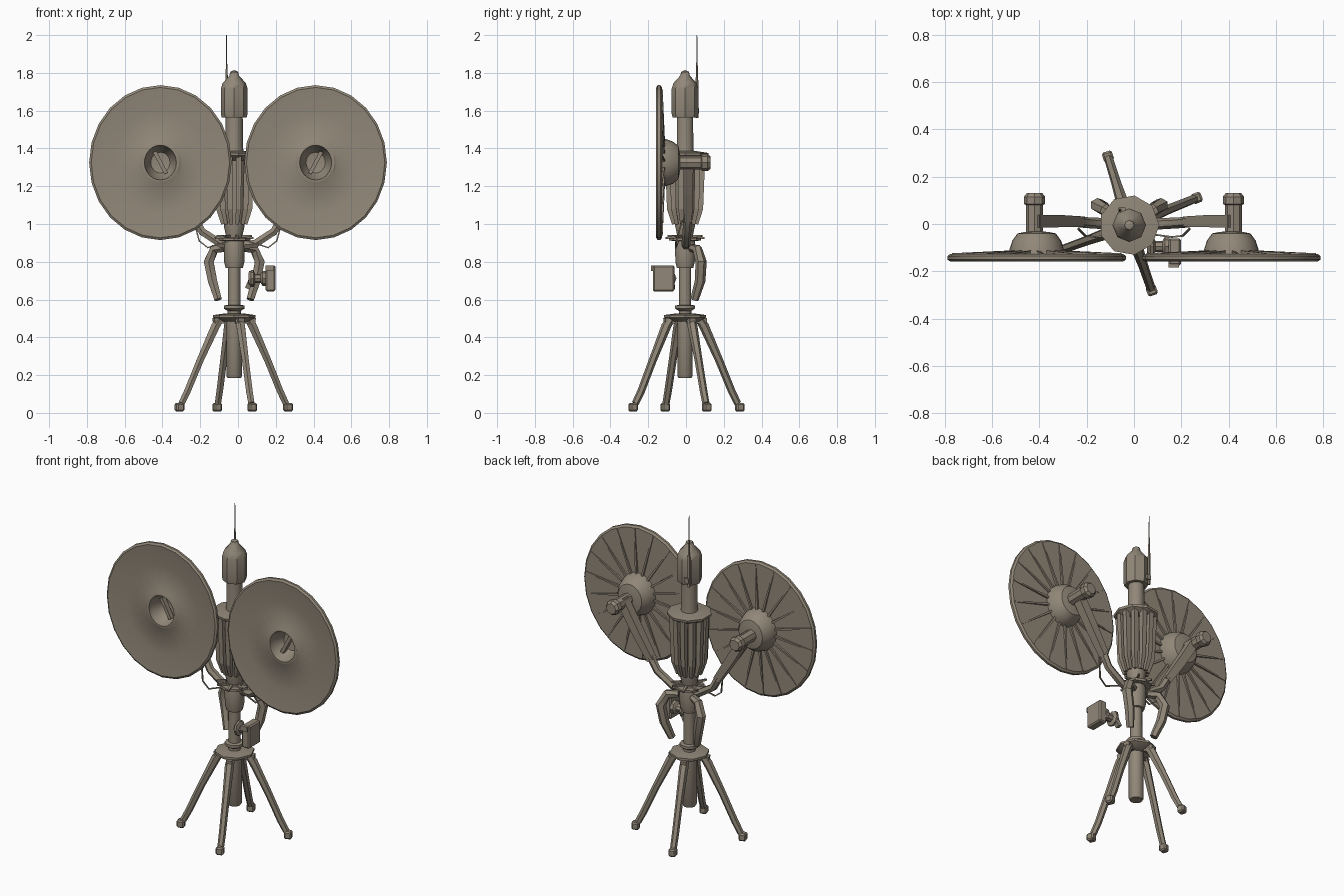
import bpy, bmesh, math
from mathutils import Vector, Matrix

if "Cube" in bpy.data.objects:
    bpy.data.objects.remove(bpy.data.objects["Cube"])

mat = bpy.data.materials.new("weathered_khaki_metal")
mat.diffuse_color = (0.285, 0.245, 0.19, 1)
mat.use_nodes = True
mat.node_tree.nodes["Principled BSDF"].inputs["Base Color"].default_value = mat.diffuse_color
CX, CY = -0.02, -0.005          # mast axis


def finish(name, bm, smooth=None):
    bmesh.ops.recalc_face_normals(bm, faces=bm.faces)
    me = bpy.data.meshes.new(name)
    bm.to_mesh(me)
    bm.free()
    me.materials.append(mat)
    ob = bpy.data.objects.new(name, me)
    bpy.context.collection.objects.link(ob)
    if smooth:
        bpy.ops.object.select_all(action='DESELECT')
        ob.select_set(True)
        bpy.context.view_layer.objects.active = ob
        bpy.ops.object.shade_smooth_by_angle(angle=math.radians(smooth))
    return ob


def lathe(name, profile, n, matrix, smooth=None):
    """Revolve (radius, height) pairs about local z; radius 0 closes to a point."""
    bm = bmesh.new()
    rings = []
    for r, h in profile:
        if r == 0:
            rings.append([bm.verts.new(matrix @ Vector((0, 0, h)))] * n)
        else:
            rings.append([bm.verts.new(matrix @ Vector((r * math.cos(2 * math.pi * i / n),
                          r * math.sin(2 * math.pi * i / n), h))) for i in range(n)])
    for a, b in zip(rings, rings[1:]):
        for i in range(n):
            j = (i + 1) % n
            quad = list(dict.fromkeys((a[i], a[j], b[j], b[i])))
            if len(quad) > 2:
                bm.faces.new(quad)
    return finish(name, bm, smooth)


def mast(name, profile, n=10, smooth=40):
    return lathe(name, profile, n, Matrix.Translation((CX, CY, 0)), smooth)


def strut(name, path, n=4, flat=1.0, smooth=None):
    """Tapered bar through (x, y, z, half_width) points."""
    bm = bmesh.new()
    pts = [Vector(p[:3]) for p in path]
    rings = []
    for k, p in enumerate(pts):
        t = (pts[min(k + 1, len(pts) - 1)] - pts[max(k - 1, 0)]).normalized()
        ref = Vector((0, 1, 0)) if abs(t.y) < 0.9 else Vector((0, 0, 1))
        u = t.cross(ref).normalized()
        v = t.cross(u)
        ring = []
        for i in range(n):
            a = 2 * math.pi * (i + 0.5) / n
            ring.append(bm.verts.new(p + path[k][3] * (u * math.cos(a) + v * math.sin(a) * flat)))
        rings.append(ring)
    for a, b in zip(rings, rings[1:]):
        for i in range(n):
            bm.faces.new((a[i], a[(i + 1) % n], b[(i + 1) % n], b[i]))
    bm.faces.new(rings[0])
    bm.faces.new(rings[-1])
    return finish(name, bm, smooth)


def box(name, centre, size, rot=0.0, axis='Z', bevel=0.0):
    bm = bmesh.new()
    bmesh.ops.create_cube(bm, size=1)
    bmesh.ops.scale(bm, vec=size, verts=bm.verts)
    if bevel:
        bmesh.ops.bevel(bm, geom=bm.edges[:], offset=bevel, segments=1, affect='EDGES')
    bmesh.ops.transform(bm, matrix=Matrix.Translation(centre) @ Matrix.Rotation(rot, 4, axis),
                        verts=bm.verts)
    return finish(name, bm)


# Mast, from the ground tube up to the head
mast("lower_tube", [(0, .185), (.036, .185), (.042, .195), (.042, .5), (0, .5)])
mast("leg_flange", [(0, .48), (.075, .485), (.112, .505), (.112, .518), (.06, .525), (0, .525)], 8, 30)
mast("pivot_collar", [(0, .52), (.035, .52), (.035, .54), (.055, .552), (.055, .568), (.035, .572), (0, .572)])
mast("middle_pole", [(0, .55), (.034, .55), (.034, .79), (0, .79)])
mast("yoke_collar", [(0, .765), (.046, .768), (.054, .80), (.056, .90), (.048, .935), (0, .935)])
mast("cable_ring", [(0, .908), (.085, .912), (.085, .926), (0, .93)], 8, None)
mast("main_column", [(0, .93), (.042, .93), (.055, .99), (.058, 1.36), (0, 1.36)])
mast("canopy_flange", [(0, 1.335), (.08, 1.335), (.125, 1.362), (.127, 1.376), (.06, 1.386), (0, 1.386)], 9, 30)
mast("upper_pole", [(0, 1.37), (.05, 1.37), (.046, 1.42), (.045, 1.58), (0, 1.58)])
mast("mast_head", [(0, 1.565), (.066, 1.565), (.071, 1.585), (.071, 1.715), (.062, 1.745),
                   (.026, 1.785), (.02, 1.806), (0, 1.815)], 8, 35)
strut("whip_antenna", [(-.06, .058, 1.56, .008), (-.06, .058, 1.74, .008),
                       (-.061, .058, 1.85, .004), (-.061, .058, 2.0, .0015)], 5)
box("antenna_bracket", (-.05, .05, 1.60), (.03, .04, .03))

# Cooling fins under the canopy
for i in range(12):
    a = 2 * math.pi * (i + .5) / 12
    c, s = math.cos(a), math.sin(a)
    strut("column_fin", [(CX + .062 * c, CY + .062 * s, 1.0, .013),
                         (CX + .085 * c, CY + .085 * s, 1.08, .019),
                         (CX + .095 * c, CY + .095 * s, 1.36, .021)])

# Pins radiating from the cable ring
for i in range(8):
    a = 2 * math.pi * i / 8 + .25
    c, s = math.cos(a), math.sin(a)
    strut("ring_pin", [(CX + .05 * c, CY + .05 * s, .935, .01),
                       (CX + .105 * c, CY + .105 * s, .925 + .012 * (i % 2), .007)])

# Four splayed legs with knee and block foot
for x, y in ((-.11, .285), (.265, .11), (.075, -.28), (-.31, -.11)):
    d = Vector((x - CX, y - CY, 0))
    u = d.normalized()

    def at(r, z, w):
        return (CX + u.x * r, CY + u.y * r, z, w)
    L = d.length
    strut("leg", [at(.075, .505, .022), at(.105, .46, .026), at(L * .62, .28, .021),
                  at(L - .045, .115, .020), at(L - .012, .05, .019)], 6, 1, 30)
    strut("leg_hinge", [at(.06, .49, .024), at(.115, .485, .024)])
    box("foot", (x, y, .03), (.044, .044, .046), math.atan2(u.y, u.x), 'Z', .008)

# Two dishes with hubs, ribs, swivels and arms
DISH = [(0, -.062), (.055, -.07), (.085, -.125), (.092, -.157), (.108, -.157), (.125, -.146),
        (.27, -.144), (.398, -.158), (.41, -.150), (.41, -.136), (.398, -.127),
        (.128, -.125), (.124, -.105), (.112, -.07), (.088, -.04), (.05, -.033), (0, -.031)]
for side in (-1, 1):
    tag = "left" if side < 0 else "right"
    x0, z0 = side * .411, 1.325
    # local z becomes world y; dish is slightly narrower than tall
    m = Matrix.Translation((x0, 0, z0)) @ Matrix.Diagonal((.92, 1, 1, 1)) @ Matrix.Rotation(math.radians(-90), 4, 'X')
    lathe(tag + "_dish", DISH, 24, m, 35)
    for i in range(18):
        a = 2 * math.pi * i / 18 + .1
        c, s = .92 * math.cos(a), math.sin(a)
        strut(tag + "_dish_rib", [(x0 + .12 * c, -.118, z0 + .12 * s, .009),
                                  (x0 + .39 * c, -.127, z0 + .39 * s, .005)])
    box(tag + "_feed_bar", (x0, -.105, z0), (.02, .03, .13), math.radians(28 * side), 'Y')
    # swivel behind the hub
    m2 = Matrix.Translation((side * .42, 0, 1.325)) @ Matrix.Rotation(math.radians(-90), 4, 'X')
    lathe(tag + "_swivel", [(0, -.05), (.036, -.05), (.036, .08), (.045, .085),
                            (.045, .115), (.033, .13), (0, .13)], 8, m2, 30)
    strut(tag + "_arm", [(CX, 0, .885, .026), (side * .09, 0, .895, .024),
                         (side * .19, .005, .96, .023), (side * .235, .01, 1.04, .024)], 6, 1, 35)
    strut(tag + "_arm_upper", [(side * .225, .01, 1.02, .03), (side * .32, .012, 1.17, .036),
                               (side * .425, .012, 1.345, .038)], 4)
    # slack wire from arm to ring
    strut(tag + "_wire", [(side * .235, -.02, 1.02, .005), (side * .205, -.05, .91, .005),
                          (side * .16, -.055, .875, .005), (side * .05, -.04, .91, .005)], 4)
    # thick cable loops hanging from the collar
    strut(tag + "_cable", [(CX + side * .05, .03, .872, .022), (CX + side * .105, .06, .868, .026),
                           (CX + side * .135, .08, .80, .030), (CX + side * .115, .075, .70, .028),
                           (CX + side * .085, .045, .60, .022)], 6, 1, 35)

# Control box and its side bracket
box("control_box", (.172, -.118, .712), (.052, .115, .138), 0, 'Z', .008)
box("control_box_lip", (.168, -.175, .765), (.045, .018, .03))
mb = Matrix.Translation((0, -.095, .712)) @ Matrix.Rotation(math.radians(90), 4, 'Y')
lathe("control_bracket", [(0, .055), (.028, .055), (.045, .07), (.045, .082), (.024, .09),
                          (.024, .12), (.04, .13), (.04, .15), (0, .15)], 8, mb, 30)
strut("bracket_plate", [(.05, -.07, .66, .018), (.07, -.08, .70, .022), (.07, -.08, .75, .016)])
